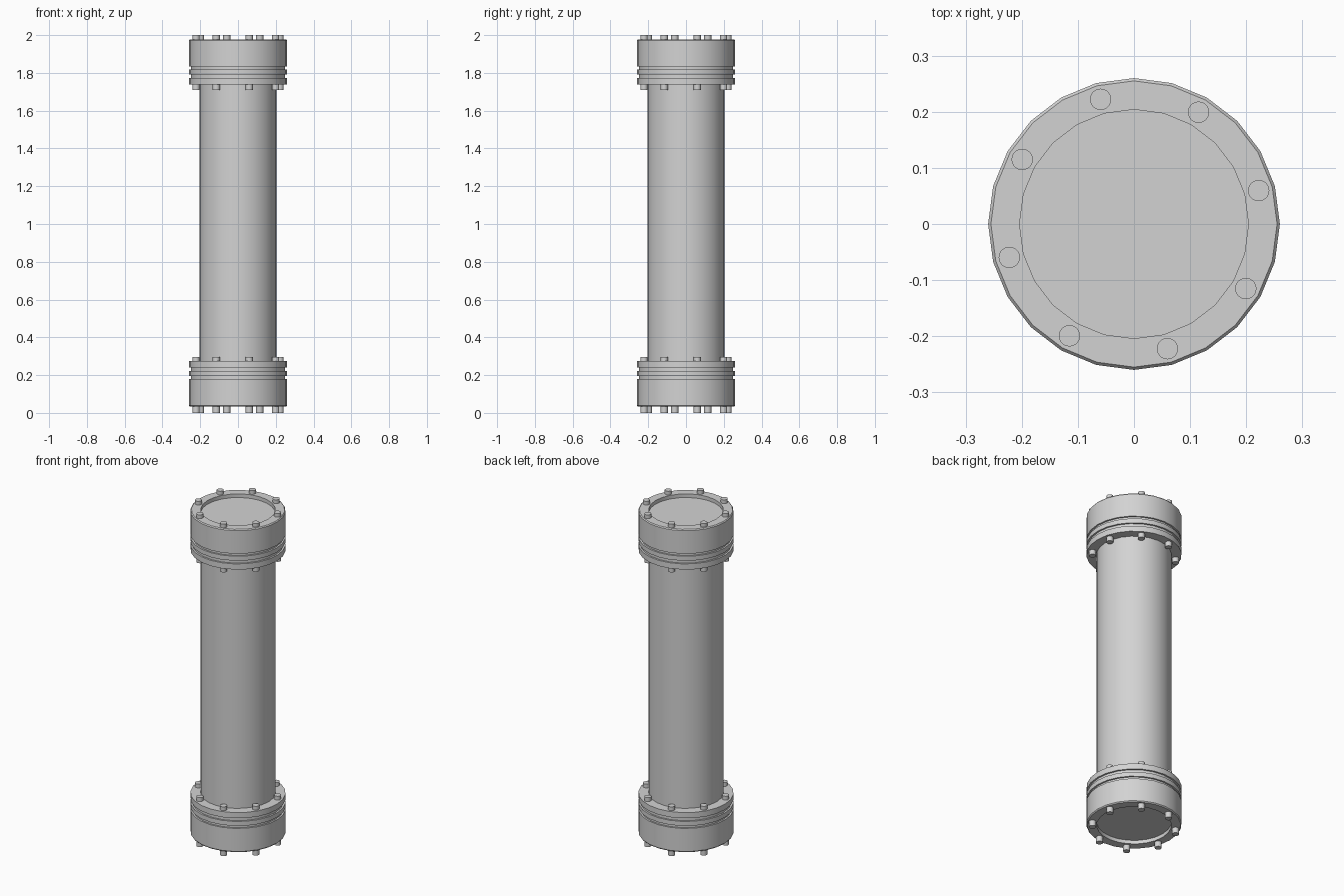
import bpy, bmesh, math
from mathutils import Matrix

cube = bpy.data.objects.get("Cube")
if cube:
    bpy.data.objects.remove(cube, do_unlink=True)

metal = bpy.data.materials.new("light grey metal")
metal.use_nodes = True
GREY = (0.65, 0.65, 0.65, 1)
metal.diffuse_color = GREY
metal.node_tree.nodes["Principled BSDF"].inputs["Base Color"].default_value = GREY


def finish(bm, name):
    bmesh.ops.recalc_face_normals(bm, faces=bm.faces[:])
    mesh = bpy.data.meshes.new(name)
    bm.to_mesh(mesh)
    bm.free()
    obj = bpy.data.objects.new(name, mesh)
    bpy.context.collection.objects.link(obj)
    mesh.materials.append(metal)
    bpy.ops.object.select_all(action='DESELECT')
    obj.select_set(True)
    bpy.context.view_layer.objects.active = obj
    bpy.ops.object.shade_smooth_by_angle(angle=math.radians(30))
    return obj


def cylinder(bm, radius, z0, z1, sides, x=0, y=0):
    bmesh.ops.create_cone(bm, cap_ends=True, segments=sides, radius1=radius, radius2=radius,
                          depth=z1 - z0, matrix=Matrix.Translation((x, y, (z0 + z1) / 2)))


def lathe(name, profile, sides=24):
    """Spin a closed (radius, z) profile around the z axis."""
    bm = bmesh.new()
    rings = []
    for i in range(sides):
        a = math.tau * i / sides
        rings.append([bm.verts.new((r * math.cos(a), r * math.sin(a), z)) for r, z in profile])
    n = len(profile)
    for i in range(sides):
        here, there = rings[i], rings[(i + 1) % sides]
        for j in range(n):
            k = (j + 1) % n
            bm.faces.new((here[j], there[j], there[k], here[k]))
    return finish(bm, name)


# Main tube, closed by end plates sunk slightly inside the collars
bm = bmesh.new()
cylinder(bm, 0.205, 0.056, 1.956, 24)
finish(bm, "main_tube")

# Collar section: (radius, distance in from the outer end)
BORE, OUTER, GROOVE = 0.204, 0.26, 0.25
collar = [(BORE, 0), (0.255, 0), (OUTER, 0.006), (OUTER, 0.145),
          (GROOVE, 0.145), (GROOVE, 0.16), (OUTER, 0.16), (OUTER, 0.187),
          (GROOVE, 0.187), (GROOVE, 0.206), (OUTER, 0.206), (OUTER, 0.24),
          (BORE, 0.24)]

# Each end: collar plus eight through bolts
for end, start, inward, bolt_z in (("upper", 1.978, -1, (1.709, 2.0)),
                                   ("lower", 0.034, 1, (0.0, 0.297))):
    lathe(end + "_collar", [(r, start + inward * d) for r, d in collar])
    bm = bmesh.new()
    for i in range(8):
        a = math.radians(15 + 45 * i)
        cylinder(bm, 0.019, *bolt_z, 24, 0.23 * math.cos(a), 0.23 * math.sin(a))
    finish(bm, end + "_bolts")
